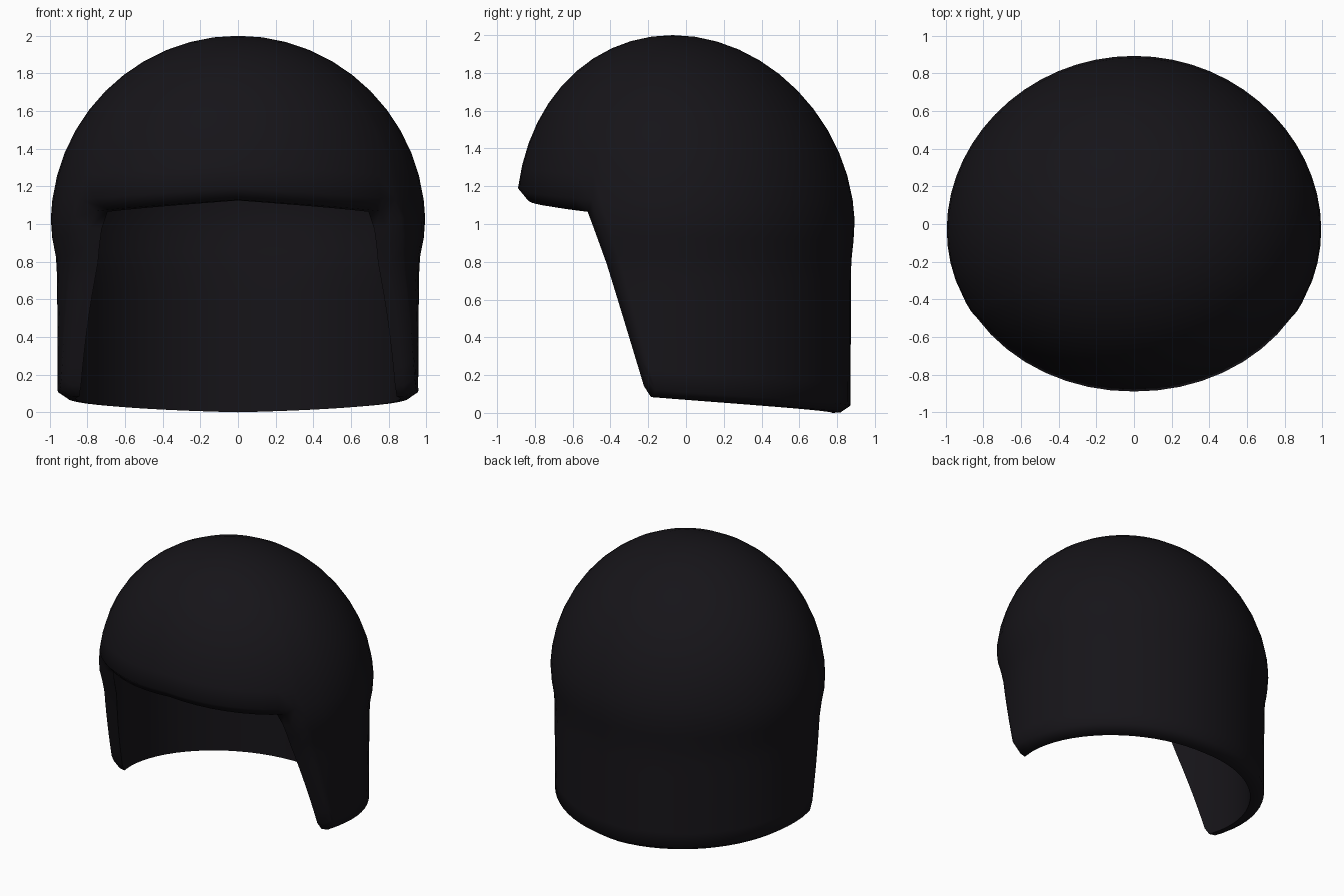
import bpy, bmesh
from math import sin, cos, asin, acos, sqrt, pi

if "Cube" in bpy.data.objects:
    bpy.data.objects.remove(bpy.data.objects["Cube"])

NF, NB, ND, NL = 16, 40, 11, 10      # brow columns, back columns, dome rows, skirt rows
C = NF + NB


def lerp(a, b, t):
    return a + (b - a) * t


def radius(z):
    # unit helmet radius below the equator: tucks in, then runs nearly straight
    if z >= 1:
        return sqrt(max(0, 1 - (z - 1) ** 2))
    t = min(1, (1 - z) / 0.24)
    return lerp(1, 0.968, t * t * (3 - 2 * t)) - 0.006 * (1 - z)


def back_angle(start, j):
    # evenly spread columns around the back, with a tighter one beside each cheek edge
    u = {1: 0.55, NB - 1: NB - 0.55}.get(j, j) / NB
    return lerp(start, 2 * pi - start, u)


def build_layer(bm, gap, edge_top, edge_low, lift):
    """One skin of the helmet; gap = inset, lift = how far its rim sits above the lowest rim line.
    Returns the rim vertices in order."""
    rx, ry, s = 0.995 - gap, 0.893 - gap, 1 - gap
    t0 = acos(-(edge_top + 0.02) / ry)

    def plan(th, kx, ky):
        # egg-shaped plan, widest a little ahead of the middle
        front = 1.008 if cos(th) > 0 else 1
        return rx * kx * sin(th), -ry * ky * cos(th) * lerp(1, front, abs(cos(th))) - 0.03 * kx * sin(th) ** 2

    def dome_point(th, r):
        zb = 1.065 + lift
        if abs(th) < t0:
            zb += 0.06 * (1 - abs(th) / t0)
        pb = asin((zb - 1) / s)
        p = lerp(pi / 2, pb, r / ND)
        h = sin(p)
        x, y = plan(th, cos(p), cos(p))
        return x, y - 0.07 * h ** 1.5, 1 + s * h

    thetas = [lerp(-t0, t0, i / NF) for i in range(NF)]
    thetas += [back_angle(t0, j) for j in range(NB)]
    apex = bm.verts.new(dome_point(0, 0))
    dome = [[bm.verts.new(dome_point(t, r)) for t in thetas] for r in range(1, ND + 1)]
    for c in range(C):
        d = (c + 1) % C
        bm.faces.new((apex, dome[0][c], dome[0][d]))
        for a, b in zip(dome, dome[1:]):
            bm.faces.new((a[c], b[c], b[d], a[d]))

    # skirt around cheeks and neck
    rows = [[dome[-1][(NF + j) % C] for j in range(NB + 1)]]
    for k in range(1, NL + 1):
        u = k / NL
        ts = acos(-(lerp(edge_top, edge_low, u) + 0.025) / ry)
        row = []
        for j in range(NB + 1):
            th = back_angle(ts, j)
            low = 0.04 * (1 + cos(th)) + 0.02 * abs(pi - th) + lift * 0.6
            if j in (0, NB):
                low += 0.055
            z = lerp(1.065 + lift, low, u)
            R = radius(z)
            x, y = plan(th, R, lerp(1, R, 0.65))
            row.append(bm.verts.new((x, y, z)))
        rows.append(row)
    for a, b in zip(rows, rows[1:]):
        for j in range(NB):
            bm.faces.new((a[j], b[j], b[j + 1], a[j + 1]))

    rim = dome[-1][:NF]
    rim += [r[0] for r in rows[:-1]] + rows[-1] + [r[-1] for r in rows[-2:0:-1]]
    return rim


bm = bmesh.new()
outer = build_layer(bm, 0.0, -0.495, -0.205, 0.065)
inner = build_layer(bm, 0.1, -0.52, -0.225, 0.0)

# rounded rim joining the two skins
mid = []
for o, i in zip(outer, inner):
    p = o.co.lerp(i.co, 0.55)
    mid.append(bm.verts.new((p.x, p.y, lerp(o.co.z, i.co.z, 0.95))))
n = len(mid)
for a, b in ((outer, mid), (mid, inner)):
    for k in range(n):
        m = (k + 1) % n
        bm.faces.new((a[k], a[m], b[m], b[k]))
bmesh.ops.recalc_face_normals(bm, faces=bm.faces)

mesh = bpy.data.meshes.new("helmet_shell")
bm.to_mesh(mesh)
bm.free()
shell = bpy.data.objects.new("helmet_shell", mesh)
bpy.context.collection.objects.link(shell)

mat = bpy.data.materials.new("black_shell")
mat.diffuse_color = (0.008, 0.007, 0.0095, 1)
mat.use_nodes = True
mat.node_tree.nodes["Principled BSDF"].inputs["Base Color"].default_value = mat.diffuse_color
mesh.materials.append(mat)

bpy.context.view_layer.objects.active = shell
shell.select_set(True)
bpy.ops.object.shade_smooth_by_angle(angle=1.2)
